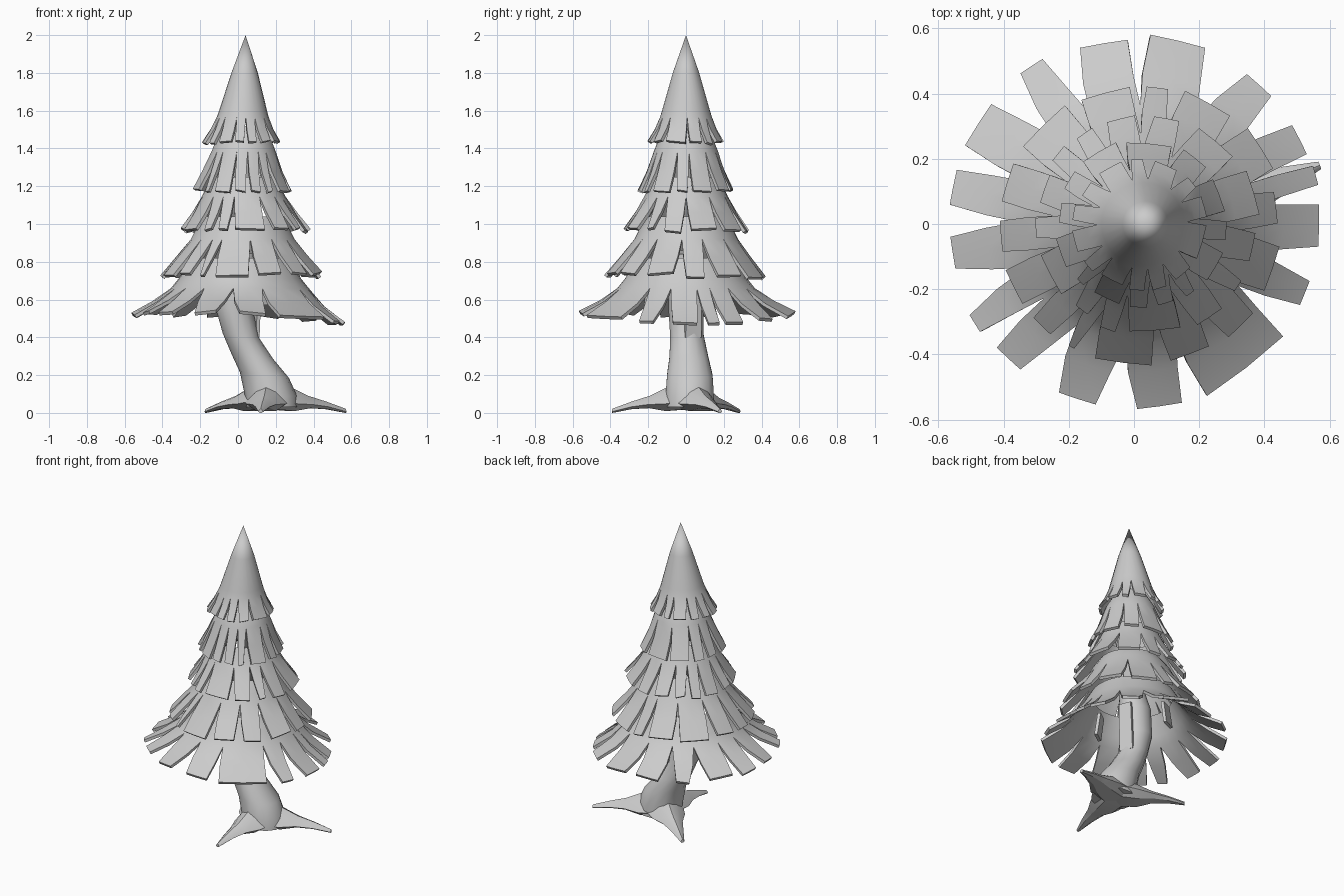
import bpy, bmesh, math, random
from mathutils import Vector

if "Cube" in bpy.data.objects:
    bpy.data.objects.remove(bpy.data.objects["Cube"])

random.seed(7)


def finish(name, bm, angle=35, thickness=0):
    me = bpy.data.meshes.new(name)
    bm.to_mesh(me)
    bm.free()
    ob = bpy.data.objects.new(name, me)
    bpy.context.collection.objects.link(ob)
    bpy.ops.object.select_all(action='DESELECT')
    bpy.context.view_layer.objects.active = ob
    ob.select_set(True)
    if thickness:
        m = ob.modifiers.new("thickness", 'SOLIDIFY')
        m.thickness, m.offset = thickness, -1
        bpy.ops.object.modifier_apply(modifier=m.name)
    bpy.ops.object.shade_smooth_by_angle(angle=math.radians(angle))
    return ob


def random_flaps(n, gap):
    """Flap end angles (start, end) in degrees with uneven widths."""
    w = [random.uniform(0.6, 1.4) for _ in range(n)]
    k, a, out = 360 / sum(w), random.uniform(0, 20), []
    for wi in w:
        g = gap * random.uniform(0.6, 1.3) / 2
        out.append((a + g, a + wi * k - g))
        a += wi * k
    return out


def tier(name, profile, slot, flaps, jitter, drop=0.0):
    """Skirt following profile rows (radius, z, centre x), cut into flaps below row 'slot'."""
    bm = bmesh.new()
    n, last, cols = len(flaps), len(profile) - 1, 3
    for i, (b0, b1) in enumerate(flaps):
        prev = flaps[i - 1][1] - (360 if i == 0 else 0)
        nxt = flaps[(i + 1) % n][0] + (360 if i == n - 1 else 0)
        c0, c1 = (prev + b0) / 2, (b1 + nxt) / 2
        dr, dz = random.uniform(-jitter, jitter), random.uniform(-jitter, jitter)
        tilt = random.uniform(-jitter, jitter) * 0.7
        grid = []
        for j, (r, z, cx) in enumerate(profile):
            f = max(0, (j - slot) / (last - slot))
            row = []
            for c in range(cols):
                t = c / (cols - 1)
                lo, hi = c0 + (b0 - c0) * f, c1 + (b1 - c1) * f
                a = math.radians(lo + (hi - lo) * t)
                rr = r + dr * f
                if c == 1:  # flatten each flap towards its chord
                    rr *= 1 - 0.7 * f * (1 - math.cos(math.radians(hi - lo) / 2))
                zz = z + f * (dz + tilt * (2 * t - 1) - drop * max(0, math.cos(a)))
                row.append(bm.verts.new((cx + rr * math.cos(a), rr * math.sin(a), zz)))
            grid.append(row)
        for j in range(last):
            for c in range(cols - 1):
                bm.faces.new((grid[j][c], grid[j + 1][c], grid[j + 1][c + 1], grid[j][c + 1]))
    bmesh.ops.remove_doubles(bm, verts=bm.verts, dist=1e-4)
    return finish(name, bm, thickness=0.018)


def loft(name, rings, angle=40):
    bm = bmesh.new()
    rows = [[bm.verts.new(p) for p in ring] for ring in rings]
    n = len(rows[0])
    for a, b in zip(rows, rows[1:]):
        for i in range(n):
            bm.faces.new((a[i], a[(i + 1) % n], b[(i + 1) % n], b[i]))
    bm.faces.new(rows[0][::-1])
    bm.faces.new(rows[-1])
    bmesh.ops.recalc_face_normals(bm, faces=bm.faces)
    return finish(name, bm, angle)


# Foliage tiers, top to bottom
tier("foliage_top", [(0, 2.0, .04), (.07, 1.8, .035), (.127, 1.6, .027), (.138, 1.565, .025),
                     (.165, 1.50, .022), (.203, 1.435, .02)], 3, random_flaps(14, 10), .008)
tier("foliage_upper", [(.10, 1.52, .03), (.152, 1.43, .03), (.17, 1.385, .03), (.212, 1.28, .025),
                       (.262, 1.18, .025)], 2, random_flaps(14, 9), .008)
tier("foliage_middle", [(.17, 1.25, .03), (.205, 1.18, .03), (.222, 1.145, .03), (.275, 1.06, .035),
                        (.34, .97, .04)], 2, random_flaps(15, 9), .01)
tier("foliage_lower", [(.20, 1.04, .03), (.25, .97, .025), (.275, .92, .025), (.35, .825, .02),
                       (.43, .73, .02)], 2, random_flaps(15, 9), .013)
tier("foliage_bottom", [(.26, .82, .01), (.325, .71, .01), (.365, .66, .01), (.46, .59, 0),
                        (.573, .53, 0)], 2,
     [(-176, -166), (-151, -145), (-138, -128), (-114, -102), (-89, -75), (-67, -37),
      (-26, -18), (-7, 6), (12, 18), (22, 32), (43, 53), (68, 85), (92, 107),
      (119, 127), (140, 155), (163, 174)], .01, .045)

# Leaning trunk
path = [(.18, .02, .03, .14), (.175, .02, .09, .138), (.14, .02, .2, .13), (.075, .015, .3, .11),
        (.015, .005, .41, .096), (-.02, 0, .55, .1), (-.01, 0, .72, .1), (.02, 0, .85, .08)]
loft("trunk", [[(x + r * math.cos(k * math.tau / 14), y + r * .95 * math.sin(k * math.tau / 14),
                 z - (.12 * math.cos(k * math.tau / 14) * r * (z > .15)))
                for k in range(14)] for x, y, z, r in path])

# Three splayed roots with ridged tops, arched slightly off the ground
base = Vector((.16, .02, 0))
for name, tip in (("root_right", (.57, .18)), ("root_front", (.12, -.39)), ("root_back", (-.17, .28))):
    d = Vector((tip[0], tip[1], 0)) - base
    side = Vector((-d.y, d.x, 0)).normalized()
    rings = []
    for t, w, top, bot in ((0, .125, .17, .02), (.3, .105, .135, .01), (.52, .062, .09, .025),
                           (.75, .038, .06, .02), (1, .012, .022, 0)):
        c = base + d * t
        rings.append([c + side * (w * s) + Vector((0, 0, bot + (top - bot) * h))
                      for s, h in ((-.5, 0), (-1, .3), (-.5, .8), (0, 1), (.5, .8), (1, .3), (.5, 0))])
    loft(name, rings, 30)

# Short drooping leaves hidden against the trunk
for i, (ang, r0, r1, low) in enumerate(((22, .10, .085, .4), (-55, .2, .22, .57), (115, .2, .22, .57))):
    a = math.radians(ang)
    o, s = Vector((math.cos(a), math.sin(a), 0)), Vector((-math.sin(a), math.cos(a), 0))
    rings = [[o * (r + q) + s * (w * p) + Vector((0, 0, z))
              for p, q in ((-1, 0), (1, 0), (1, .02), (-1, .02))]
             for r, w, z in ((r0, .04, .72), (r1, .045, low))]
    loft("inner_leaf_%d" % (i + 1), rings)
